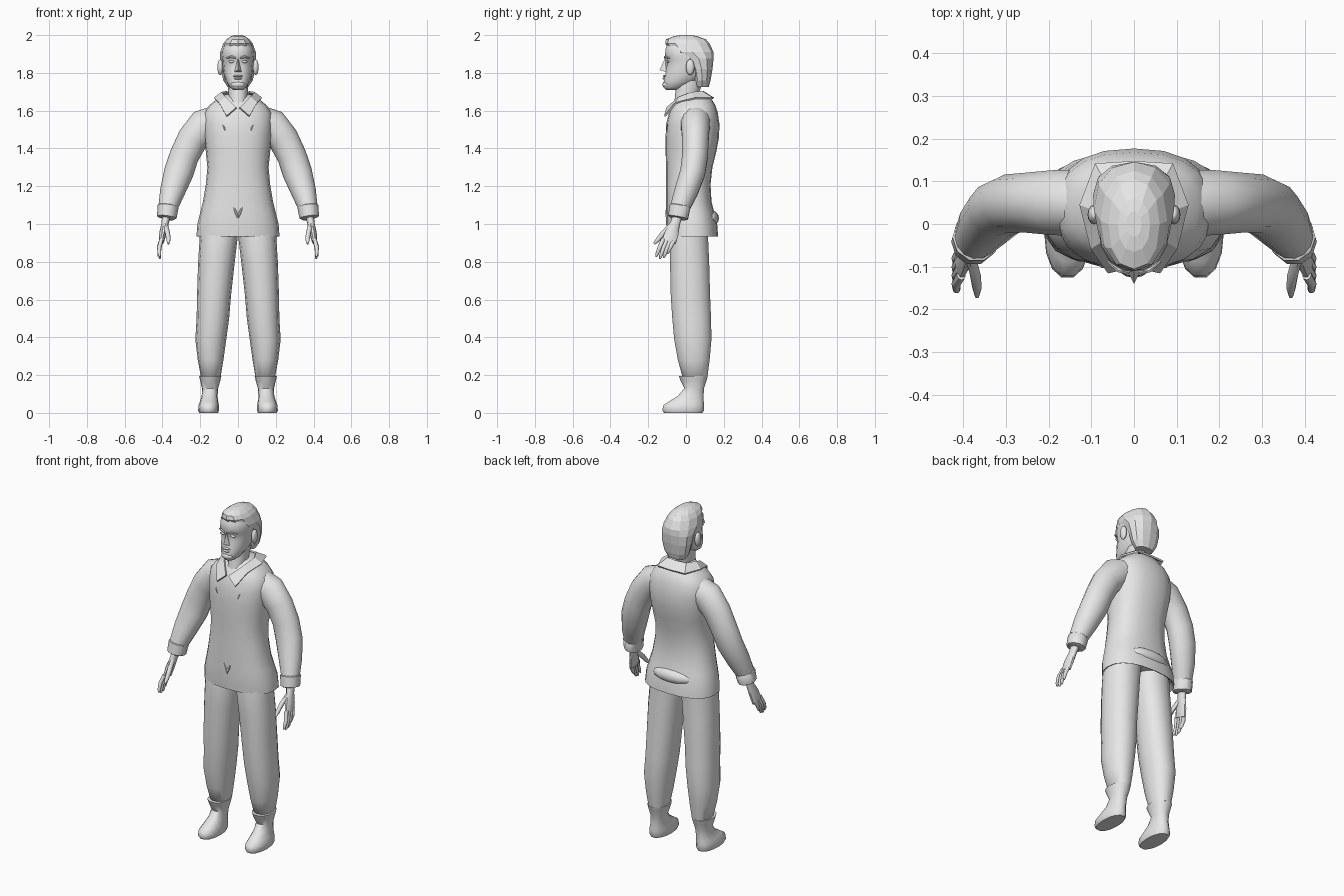
import bpy, bmesh, math
from mathutils import Vector

default_cube = bpy.data.objects.get("Cube")
if default_cube:
    bpy.data.objects.remove(default_cube)

CM = 0.01  # part sizes below are written in hundredths of a unit
SIDES = (("left", 1), ("right", -1))
parts = []

grey = bpy.data.materials.new("plain_grey")
grey.use_nodes = True
grey.diffuse_color = (0.8, 0.8, 0.8, 1)
grey.node_tree.nodes["Principled BSDF"].inputs["Base Color"].default_value = grey.diffuse_color


def finish(name, bm, side=1, smooth=True):
    """Turn a bmesh in hundredths into a named part, flipped in x for the right side."""
    for vert in bm.verts:
        vert.co = Vector((vert.co.x * side, vert.co.y, vert.co.z)) * CM
    bmesh.ops.recalc_face_normals(bm, faces=bm.faces)
    for face in bm.faces:
        face.smooth = smooth
    mesh = bpy.data.meshes.new(name)
    bm.to_mesh(mesh)
    bm.free()
    mesh.materials.append(grey)
    obj = bpy.data.objects.new(name, mesh)
    bpy.context.collection.objects.link(obj)
    if smooth:
        parts.append(obj)
    return obj


def skin(name, rings, side=1, smooth=True):
    """Join rings of points into a closed tube."""
    bm = bmesh.new()
    loops = [[bm.verts.new(p) for p in ring] for ring in rings]
    count = len(loops[0])
    for low, high in zip(loops, loops[1:]):
        for i in range(count):
            j = (i + 1) % count
            bm.faces.new((low[i], low[j], high[j], high[i]))
    bm.faces.new(loops[0])
    bm.faces.new(loops[-1])
    return finish(name, bm, side, smooth)


def oval(centre, u, v, segments, power):
    """Points of a rounded section spanned by the half axes u and v."""
    points = []
    for i in range(segments):
        a = math.tau * i / segments
        c, s = math.cos(a), math.sin(a)
        points.append(centre + u * math.copysign(abs(c) ** (2 / power), c)
                      + v * math.copysign(abs(s) ** (2 / power), s))
    return points


def stack(name, levels, side=1, segments=16, power=2.2, smooth=True):
    """Level sections: height, centre x, half width, front y, back y."""
    rings = [oval(Vector((x, (front + back) / 2, z)), Vector((w, 0, 0)),
                  Vector((0, (back - front) / 2, 0)), segments, power)
             for z, x, w, front, back in levels]
    return skin(name, rings, side, smooth)


def limb(name, stations, side=1, segments=12):
    """Sections across a path: x, y, z, half width, half depth."""
    centres = [Vector(s[:3]) for s in stations]
    rings = []
    for i, station in enumerate(stations):
        tangent = (centres[min(i + 1, len(centres) - 1)] - centres[max(i - 1, 0)]).normalized()
        depth = Vector((0, 1, 0))
        depth = (depth - tangent * depth.dot(tangent)).normalized()
        across = depth.cross(tangent)
        rings.append(oval(centres[i], across * station[3], depth * station[4], segments, 2))
    return skin(name, rings, side)


def blob(name, centre, size, side=1):
    bm = bmesh.new()
    bmesh.ops.create_uvsphere(bm, u_segments=12, v_segments=8, radius=1)
    for vert in bm.verts:
        vert.co = Vector(c + p * s for c, p, s in zip(centre, vert.co, size))
    return finish(name, bm, side)


# Tunic, hollow at the hem
stack("tunic", [
    (98, 0, 18, -6, 13), (94, 0, 21, -9, 16), (93.5, 0, 22, -10, 17), (100, 0, 21.5, -10.5, 16.5),
    (106, 0, 20, -10.5, 15), (112, 0, 18.5, -10.5, 13.5), (121, 0, 17, -10.5, 13),
    (130, 0, 16.2, -10.5, 14), (138, 0, 17, -10.8, 16), (146, 0, 18, -10.8, 17.5),
    (153, 0, 18.5, -10.5, 17.7), (159, 0, 18, -9, 16.8), (163, 0, 15, -7.5, 15.5),
    (167, 0, 10, -4, 13), (168.5, 0, 7, -2, 11)], segments=20, power=2.4)
blob("back_fold", (0, 12.5, 103), (13, 5, 4.5))

# Neck and head
stack("neck", [(159, 0, 5, -8, 4), (166, 0, 5, -6, 6), (176, 0, 5.5, -5, 9)], segments=12)
stack("head", [
    (171, 0, 2.5, -10.5, -4), (172.5, 0, 4.5, -12, 0), (175.5, 0, 6.3, -12, 6),
    (179, 0, 7.5, -11.2, 10), (183, 0, 8, -10.5, 12), (186.5, 0, 8.4, -10.2, 13),
    (188.5, 0, 8.6, -11.5, 13), (193, 0, 8.4, -11, 12), (197, 0, 6, -9, 10)], segments=14)

# Hair cap, faceted
stack("hair", [
    (172.5, 0, 5.5, 5, 12), (176, 0, 7.8, 4, 13), (182, 0, 9.2, 2.5, 14), (187.5, 0, 9.6, -1, 14.6),
    (191, 0, 9.4, -8, 14.6), (195.5, 0, 7.8, -11, 12.5), (197.8, 0, 6, -10.6, 10.5),
    (199.4, 0, 3.8, -6.5, 6), (200, 0, 1.8, -3, 3)], segments=12, smooth=False)

# Nose wedge
bm = bmesh.new()
for point in ((0, -11, 188), (0, -14, 181.5), (1.9, -10.5, 180.5), (-1.9, -10.5, 180.5), (0, -9, 184)):
    bm.verts.new(point)
bmesh.ops.convex_hull(bm, input=bm.verts)
finish("nose", bm, smooth=False)

# Mouth and beard
blob("upper_lip", (0, -11.3, 178.4), (2.8, 0.9, 0.6))
blob("lower_lip", (0, -11.5, 177), (2.2, 0.9, 0.6))
blob("chin_beard", (0, -10, 173.8), (3.8, 2.6, 2))

# Collar: a folded strip around the neck with two pointed flaps
inner = [(0, 9, 170), (6, 8.5, 170), (8.5, 3, 169.5), (6.5, -3.5, 167), (0.8, -10, 161.5)]
outer = [(0, 14.5, 166.5), (9, 14, 166.5), (12.5, 4.5, 166.5), (10, -5.5, 164), (6, -11.2, 157)]
bm = bmesh.new()
for mirror in (1, -1):
    edges = [[bm.verts.new((x * mirror, y, z)) for x, y, z in row] for row in (inner, outer)]
    for i in range(len(inner) - 1):
        bm.faces.new((edges[0][i], edges[0][i + 1], edges[1][i + 1], edges[1][i]))
bmesh.ops.remove_doubles(bm, verts=bm.verts, dist=0.01)
collar = finish("collar", bm, smooth=False)
thickness = collar.modifiers.new("cloth", "SOLIDIFY")
thickness.thickness = 0.01
thickness.offset = 0

for word, side in SIDES:
    # Face details
    blob(word + "_eye", (3.5, -9.7, 186), (1.6, 0.7, 0.7), side)
    limb(word + "_brow", [(1.2, -11.4, 187.8, 0.4, 0.4), (3.5, -10.9, 188.6, 0.7, 0.6),
                          (6.2, -8.8, 187.8, 0.3, 0.3)], side, 6)
    blob(word + "_ear", (9.4, 2.2, 183), (1.5, 2.3, 4.2), side)

    # Sleeve and turned-up cuff
    limb(word + "_sleeve", [
        (11, 5, 155, 8, 8), (18, 5, 152, 9, 7.8), (24, 5, 145, 8.2, 7.2), (28.5, 4.8, 136, 7.8, 7),
        (31.5, 3.5, 127, 7.8, 6.8), (34.8, 0, 117, 6.6, 6.3), (37.3, -3.5, 108, 5, 5.2)], side, 14)
    limb(word + "_cuff", [
        (36.9, -3, 110, 4.6, 5), (37, -3.1, 109.4, 5.6, 5.8), (37.7, -4.2, 103.5, 5.2, 5.6),
        (37.8, -4.3, 103, 4, 4.4)], side, 10)

    # Hand with thumb and fingers
    limb(word + "_palm", [
        (37.8, -4.3, 105, 2.2, 2.7), (38.7, -5.8, 100, 1.9, 2.7), (39.8, -7.6, 95, 1.9, 3.8),
        (40.6, -9, 90.5, 1.4, 4)], side, 10)
    limb(word + "_thumb", [
        (38.5, -7, 100, 1.3, 1.5), (37.2, -12, 95, 1.3, 1.5), (36.8, -15, 91.5, 1.1, 1.2),
        (36.8, -17, 89.5, 0.5, 0.6)], side, 8)
    for i, finger in enumerate(("index", "middle", "ring", "little")):
        y, drop = -12 + 2 * i, (1, 0, 0.5, 2.5)[i]
        limb(f"{word}_{finger}_finger", [
            (40.5, y, 92, 1.1, 1.2), (41.7, y - 2, 87 + drop / 2, 1.1, 1.1),
            (41.6, y - 3.4, 83 + drop, 0.9, 0.9), (41.3, y - 3.8, 81.6 + drop, 0.4, 0.4)], side, 8)

    # Trouser leg and boot
    stack(word + "_trouser_leg", [
        (18.5, 14.5, 4.3, -1, 10.5), (19, 14.4, 5.2, -2, 11.5), (28, 14.5, 6.8, -4.5, 12.7),
        (39, 14.4, 8.2, -6.5, 13.7), (50, 13.3, 8.6, -7.5, 13.5), (62, 12.7, 9, -8.3, 13),
        (80, 11.4, 9.7, -8.7, 12.5), (91, 10.4, 10, -9, 12), (98, 10, 10, -8, 12)], side, 14)
    stack(word + "_boot", [
        (0, 15.5, 5, -11.8, 9), (1.2, 15.6, 5.5, -12.8, 9.7), (4, 15.5, 5.4, -12.3, 9.8),
        (6.2, 15.3, 4.8, -9, 9.6), (9, 15, 4.2, -4.5, 9.5), (13, 14.8, 4.3, -1, 9.6),
        (17, 14.7, 5.3, -3, 11), (19.5, 14.7, 5.9, -4, 11.7), (19.6, 14.7, 5, -3, 10.5)], side, 14)

    # Cloth creases at the waist and chest
    limb(word + "_waist_crease", [(2.2, -10.2, 109, 0.3, 0.2), (1.2, -10.4, 106.5, 0.7, 0.6),
                                  (0, -10.4, 103, 0.3, 0.3)], side, 6)
    limb(word + "_chest_crease", [(8, -9.6, 152.5, 0.2, 0.2), (7.3, -9.9, 151, 0.4, 0.5),
                                  (6.8, -10.2, 149.5, 0.2, 0.2)], side, 6)

# Smooth shading with crisp folds
bpy.ops.object.select_all(action="DESELECT")
for part in parts:
    part.select_set(True)
bpy.context.view_layer.objects.active = parts[0]
bpy.ops.object.shade_smooth_by_angle(angle=math.radians(50))
